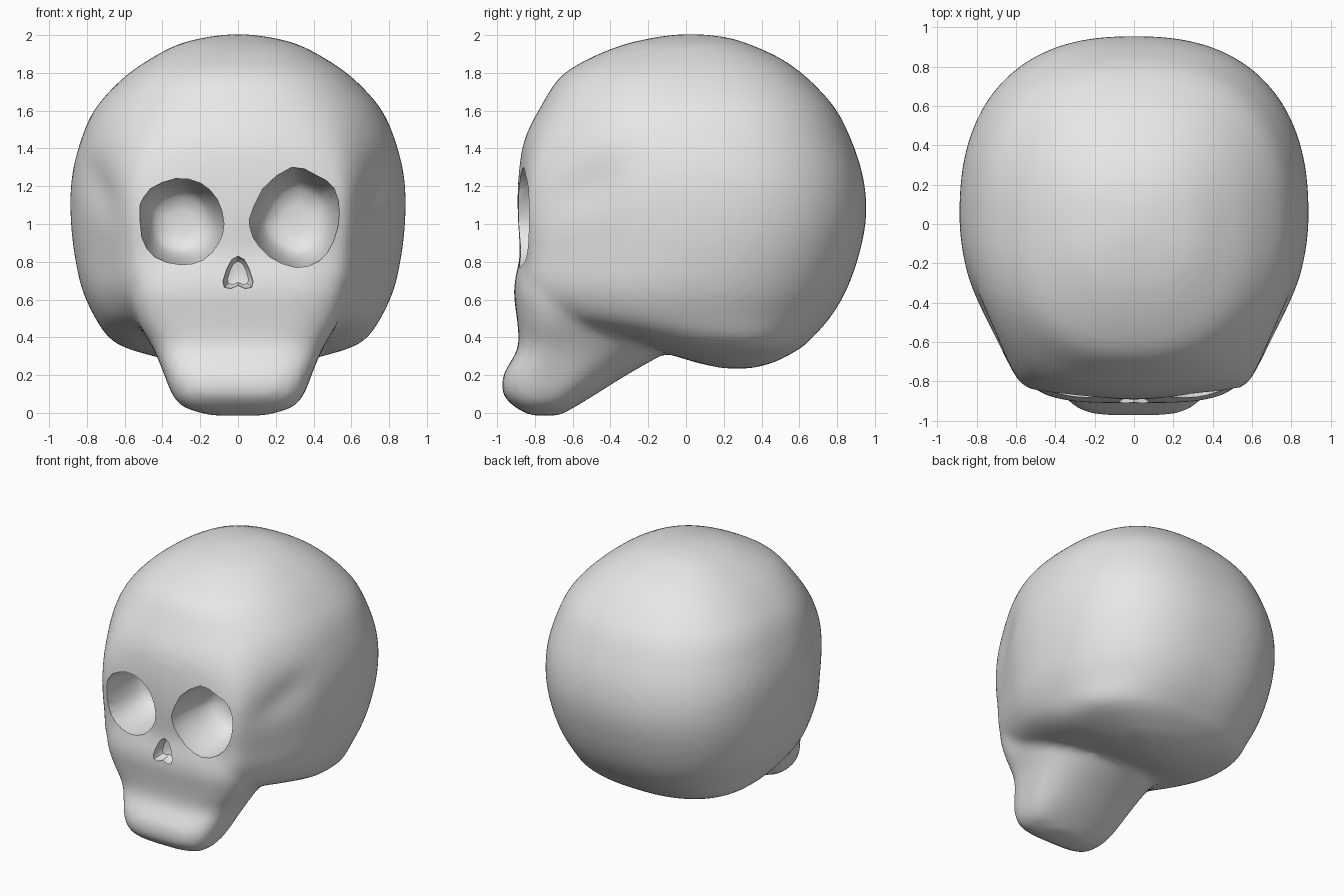
import bpy, bmesh
from math import sin, cos, pi, exp
from mathutils import Vector

if "Cube" in bpy.data.objects:
    bpy.data.objects.remove(bpy.data.objects["Cube"])

bone = bpy.data.materials.new("bone_grey")
bone.use_nodes = True
bone.diffuse_color = (0.8, 0.8, 0.8, 1)
bone.node_tree.nodes["Principled BSDF"].inputs["Base Color"].default_value = (0.8, 0.8, 0.8, 1)


def spline(rows, steps):
    """Smooth curve through rows of numbers, with steps parts per span."""
    ext = [rows[0], *rows, rows[-1]]
    out = []
    for a, b, c, d in zip(ext, ext[1:], ext[2:], ext[3:]):
        for i in range(steps):
            t = i / steps
            out.append([q + t / 2 * (r - p + t * (2 * p - 5 * q + 4 * r - s + t * (3 * (q - r) + s - p)))
                        for p, q, r, s in zip(a, b, c, d)])
    return out + [list(rows[-1])]


# Quarter outline of the flat face with receding temples, centre to side
FACE = spline([(0, 1), (.34, .98), (.565, .95), (.67, .89), (.79, .68), (.93, .38), (.985, .16), (1, 0)], 3)
STEPS = len(FACE) - 1


def quarter(n):
    """Superellipse quarter, from the middle line out to the side."""
    angles = [i * pi / 2 / STEPS for i in range(STEPS + 1)]
    return [(abs(sin(a)) ** (2 / n), abs(cos(a)) ** (2 / n)) for a in angles]


def head_ring(z, w, front, back, mid, flat, n_front, n_back):
    """Horizontal section; flat blends the front from round to face shaped."""
    half = []
    for r, f in zip(quarter(n_front), FACE):
        x, v = (r[k] * (1 - flat) + f[k] * flat for k in (0, 1))
        half.append((x * w, mid + v * (front - mid)))
    half += [(x * w, mid + v * (back - mid)) for x, v in reversed(quarter(n_back)[:-1])]
    loop = half + [(-x, y) for x, y in reversed(half[1:-1])]
    return [Vector((x, y, z)) for x, y in loop]


def loft(bm, rings):
    """Skin a list of equal rings and cap both ends."""
    rows = [[bm.verts.new(p) for p in ring] for ring in rings]
    count = len(rows[0])
    for a, b in zip(rows, rows[1:]):
        for i in range(count):
            j = (i + 1) % count
            bm.faces.new((a[i], a[j], b[j], b[i]))
    bm.faces.new(rows[0])
    bm.faces.new(rows[-1])


def finish(bm, name):
    bmesh.ops.recalc_face_normals(bm, faces=bm.faces)
    mesh = bpy.data.meshes.new(name)
    bm.to_mesh(mesh)
    bm.free()
    obj = bpy.data.objects.new(name, mesh)
    bpy.context.collection.objects.link(obj)
    mesh.materials.append(bone)
    return obj


def bake(obj):
    """Replace the mesh by its modified result."""
    graph = bpy.context.evaluated_depsgraph_get()
    mesh = bpy.data.meshes.new_from_object(obj.evaluated_get(graph))
    obj.modifiers.clear()
    obj.data = mesh


# Cranium sections: height, half width, front, back, flatness of face
CRANIUM = [
    (.235, .1, .2, .34, 0), (.265, .3, .06, .46, 0), (.32, .52, -.12, .57, 0),
    (.36, .63, -.27, .63, 0), (.41, .695, -.45, .68, .1), (.5, .755, -.75, .76, .5),
    (.65, .825, -.885, .85, .9), (.85, .868, -.88, .92, 1), (1.05, .887, -.892, .955, 1),
    (1.25, .88, -.888, .938, .8), (1.45, .83, -.855, .873, .35), (1.62, .75, -.77, .785, .1),
    (1.78, .6, -.665, .635, 0), (1.88, .455, -.505, .495, 0), (1.95, .32, -.33, .34, 0),
    (1.985, .19, -.18, .23, 0), (2.004, .06, -.05, .1, 0)]
# Jaw sections: height, half width, front, back, widest point
JAW = [
    (-.015, .14, -.82, -.67, -.74), (.03, .29, -.905, -.59, -.74), (.1, .35, -.97, -.475, -.7),
    (.2, .39, -.968, -.315, -.65), (.3, .43, -.91, -.14, -.62), (.37, .465, -.885, -.03, -.6),
    (.5, .54, -.895, .1, -.6), (.65, .58, -.912, .1, -.6), (.8, .56, -.885, 0, -.6)]

bm = bmesh.new()
loft(bm, [head_ring(z, w, f, b, (f + b) / 2, flat, 2.35, 2.42) for z, w, f, b, flat in spline(CRANIUM, 3)])
loft(bm, [head_ring(z, w, f, b, m, 0, 3.6, 2.1) for z, w, f, b, m in spline(JAW, 3)])
skull = finish(bm, "skull")

# Blend cranium and jaw into one soft surface
remesh = skull.modifiers.new("blend", 'REMESH')
remesh.mode = 'VOXEL'
remesh.voxel_size = 0.03
smooth = skull.modifiers.new("soften", 'SMOOTH')
smooth.factor = 0.5
smooth.iterations = 8
bake(skull)

# Shallow hollows at the temples, slanting down to the cheeks
for v in skull.data.vertices:
    across = (v.co.z - 1.2 - .4 * (v.co.y + .5)) / .13
    along = (v.co.y + .5) / .2
    v.co.x -= (.025 if v.co.x > 0 else -.025) * exp(-across ** 2 - along ** 2)


def carve(name, outline, centre, depths):
    """Cut a tapering hollow; depths are pairs of y and outline scale."""
    cx, cz = centre
    cutter_bm = bmesh.new()
    loft(cutter_bm, [[Vector((cx + (x - cx) * s, y, cz + (z - cz) * s)) for x, z in outline]
                     for y, s in depths])
    cutter = finish(cutter_bm, name)
    cutter.hide_render = True
    cut = skull.modifiers.new(name, 'BOOLEAN')
    cut.operation = 'DIFFERENCE'
    cut.solver = 'EXACT'
    cut.object = cutter
    bake(skull)
    bpy.data.objects.remove(cutter)


# Eye sockets, the left one taller and slightly pointed
SOCKET = [(-1.2, 1.02), (-.84, 1), (-.75, .95), (-.65, .87), (-.56, .75), (-.51, .6), (-.49, .3)]
RIGHT_EYE = [(-.52, 1.1), (-.465, 1.185), (-.33, 1.24), (-.2, 1.217), (-.11, 1.13), (-.075, 1),
             (-.105, .895), (-.185, .81), (-.305, .785), (-.44, .825), (-.51, .93)]
LEFT_EYE = [(.06, 1.02), (.13, 1.185), (.285, 1.3), (.41, 1.26), (.51, 1.19), (.538, 1.05),
            (.505, .905), (.43, .805), (.31, .77), (.17, .825), (.08, .93)]
for name, eye, centre in (("right_eye_socket", RIGHT_EYE, (-.3, 1)), ("left_eye_socket", LEFT_EYE, (.31, 1.02))):
    carve(name, spline(eye + eye[:1], 2)[:-1], centre, SOCKET)

# Nose opening, an arch with a notched base
side = [(0, .835), (.035, .815), (.06, .765), (.08, .695), (.072, .665), (.04, .658), (0, .675)]
nose = side + [(-x, z) for x, z in reversed(side[1:-1])]
carve("nose_opening", nose, (0, .73), [(-1.1, 1.03), (-.9, 1), (-.85, .88), (-.83, .7), (-.825, .4)])

bpy.ops.object.select_all(action='DESELECT')
skull.select_set(True)
bpy.context.view_layer.objects.active = skull
bpy.ops.object.shade_smooth_by_angle(angle=0.7)
